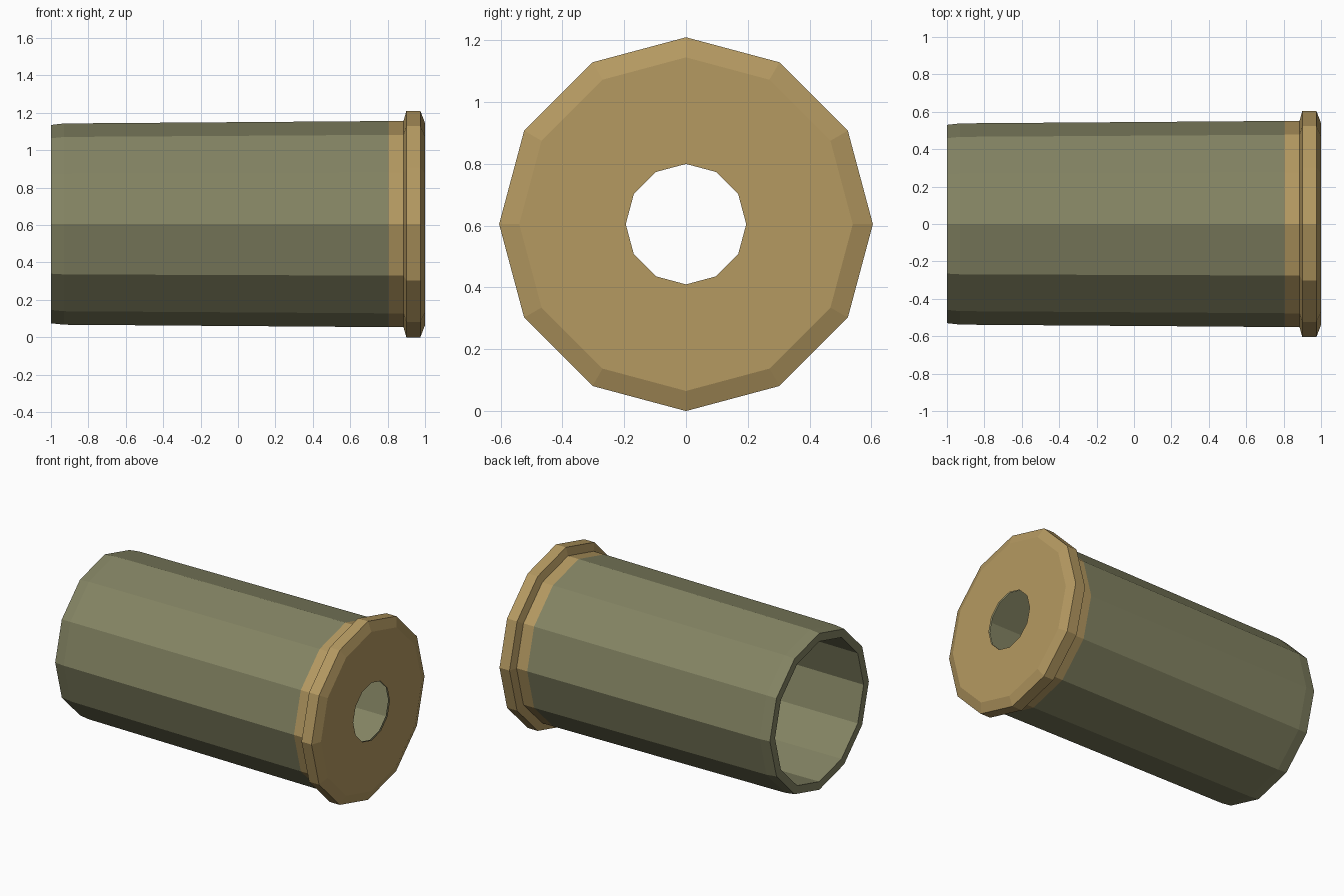
import bpy
import bmesh
import math

if "Cube" in bpy.data.objects:
    bpy.data.objects.remove(bpy.data.objects["Cube"])

SIDES = 12
CENTRE_Z = 0.605


def material(name, colour):
    m = bpy.data.materials.new(name)
    m.diffuse_color = (*colour, 1)
    m.use_nodes = True
    m.node_tree.nodes["Principled BSDF"].inputs["Base Color"].default_value = m.diffuse_color
    return m


def lathe(name, profile, mat):
    """Revolve (x, radius) points about the lengthwise axis into flat facets."""
    bm = bmesh.new()
    rings = []
    for x, r in profile:
        ring = []
        for i in range(SIDES):
            a = math.tau * i / SIDES
            ring.append(bm.verts.new((x, r * math.cos(a), CENTRE_Z + r * math.sin(a))))
        rings.append(ring)
    for a, b in zip(rings, rings[1:]):
        for i in range(SIDES):
            j = (i + 1) % SIDES
            bm.faces.new((a[i], b[i], b[j], a[j]))
    # profiles run from the mouth outside towards the base, so flip to face outward
    bmesh.ops.reverse_faces(bm, faces=bm.faces)
    mesh = bpy.data.meshes.new(name)
    bm.to_mesh(mesh)
    bm.free()
    mesh.materials.append(mat)
    ob = bpy.data.objects.new(name, mesh)
    bpy.context.collection.objects.link(ob)
    # make sure the outside lip-to-base wall points away from the axis
    return ob


green = material("olive green", (0.23, 0.23, 0.125))
brass = material("dull brass", (0.46, 0.32, 0.12))

# Hollow green tube: inner floor, inner wall, lip, bevelled mouth, outer wall
lathe("tube", [(0.99, 0.195), (0.985, 0.49), (-1.0, 0.475), (-1.0, 0.53),
               (-0.93, 0.538), (0.805, 0.551)], green)

# Brass base: collar, raised rim, chamfer and end disc with a central hole
lathe("base_cap", [(0.805, 0.551), (0.885, 0.551), (0.90, 0.605),
                   (0.975, 0.605), (1.0, 0.54), (1.0, 0.195)], brass)
